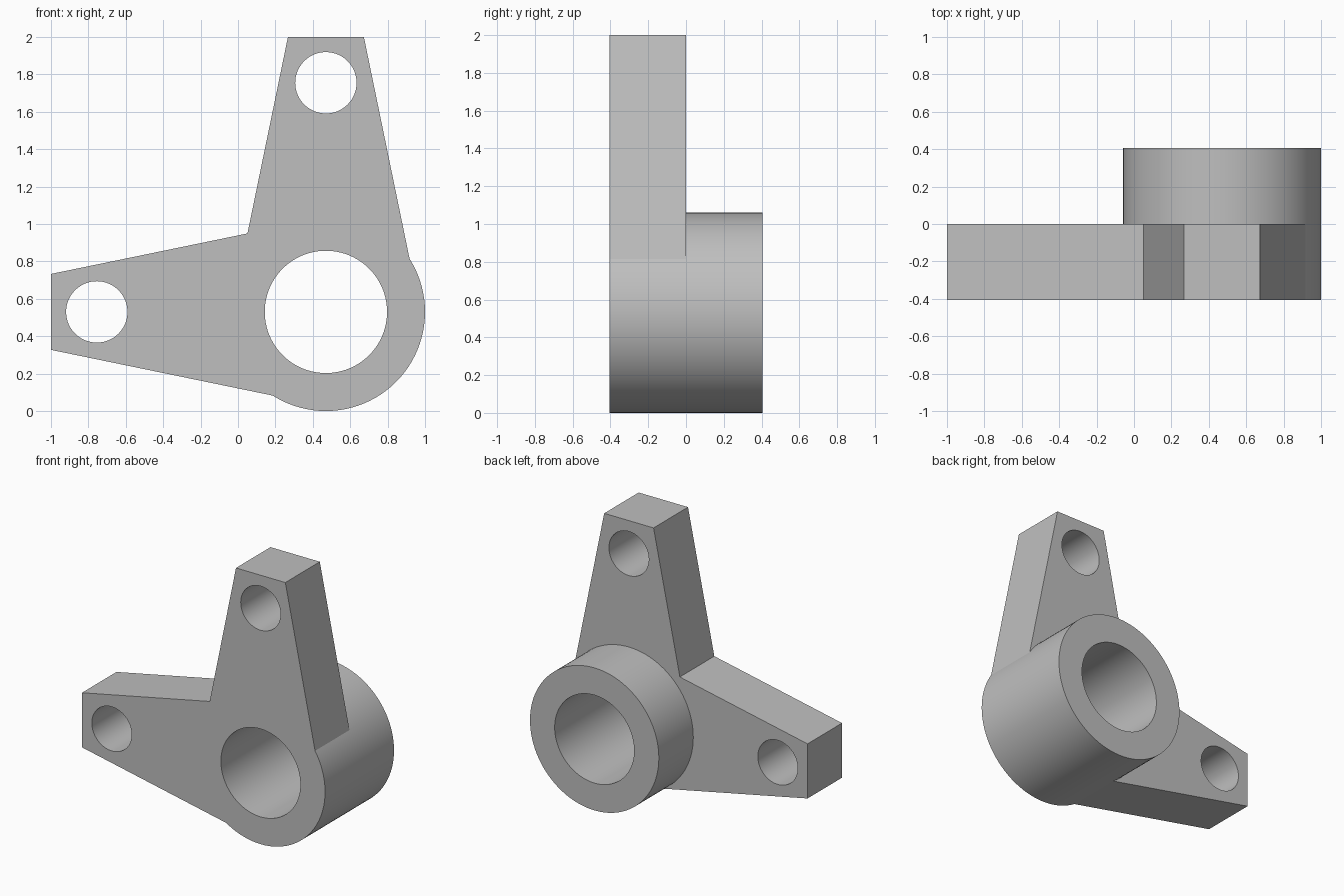
import bpy, bmesh, math
from mathutils import Matrix, Vector

if "Cube" in bpy.data.objects:
    bpy.data.objects.remove(bpy.data.objects["Cube"], do_unlink=True)

HUB = Vector((0.47, 0, 0.53))
HUB_R, BORE_R, HOLE_R = 0.53, 0.327, 0.164
FRONT, BACK = -0.405, 0.405
REACH = 1.225          # hub centre to arm hole centre
TIP = 1.47             # hub centre to arm end
TIP_HALF, SLOPE = 0.203, 0.206

grey = bpy.data.materials.new("plain grey")
grey.use_nodes = True
colour = (0.52, 0.52, 0.52, 1)
grey.diffuse_color = colour
grey.node_tree.nodes["Principled BSDF"].inputs["Base Color"].default_value = colour


def finish(name, bm):
    bmesh.ops.recalc_face_normals(bm, faces=bm.faces)
    mesh = bpy.data.meshes.new(name)
    bm.to_mesh(mesh)
    bm.free()
    mesh.materials.append(grey)
    obj = bpy.data.objects.new(name, mesh)
    bpy.context.collection.objects.link(obj)
    return obj


def cylinder(name, centre, radius, y0, y1, sides=96):
    bm = bmesh.new()
    place = Matrix.Translation((centre.x, (y0 + y1) / 2, centre.z)) @ Matrix.Rotation(math.pi / 2, 4, 'X')
    bmesh.ops.create_cone(bm, cap_ends=True, segments=sides, radius1=radius,
                          radius2=radius, depth=y1 - y0, matrix=place)
    return finish(name, bm)


def combine(target, tool, operation):
    mod = target.modifiers.new(operation.title(), 'BOOLEAN')
    mod.operation, mod.solver, mod.object = operation, 'EXACT', tool
    bpy.context.view_layer.objects.active = target
    bpy.ops.object.modifier_apply(modifier=mod.name)
    bpy.data.objects.remove(tool, do_unlink=True)


# Two tapered arms at a right angle, mirrored about the diagonal
def half_width(d):
    return TIP_HALF + SLOPE * (TIP - d)


inner = (TIP_HALF + SLOPE * TIP) / (1 + SLOPE)   # where the arms' inner edges meet
root = 0.26                                      # outer edge ends inside the hub
upright = [(-inner, inner), (-TIP_HALF, TIP), (TIP_HALF, TIP), (half_width(root), root)]
sideways = [(-b, -a) for a, b in reversed(upright[1:])]
outline = upright + [(0, 0)] + sideways

bm = bmesh.new()
face = bm.faces.new([bm.verts.new((HUB.x + a, FRONT, HUB.z + b)) for a, b in outline])
solid = bmesh.ops.extrude_face_region(bm, geom=[face])
bmesh.ops.translate(bm, vec=(0, -FRONT, 0),
                    verts=[v for v in solid["geom"] if isinstance(v, bmesh.types.BMVert)])
bracket = finish("two_arm_bracket", bm)

# Hub, then the bore and arm holes
combine(bracket, cylinder("hub", HUB, HUB_R, FRONT, BACK), 'UNION')
for centre, radius in ((HUB, BORE_R),
                       (HUB + Vector((0, 0, REACH)), HOLE_R),
                       (HUB - Vector((REACH, 0, 0)), HOLE_R)):
    combine(bracket, cylinder("hole_cutter", centre, radius, FRONT - 0.1, BACK + 0.1), 'DIFFERENCE')

bpy.ops.object.select_all(action='DESELECT')
bracket.select_set(True)
bpy.context.view_layer.objects.active = bracket
bpy.ops.object.shade_smooth_by_angle(angle=math.radians(20))
